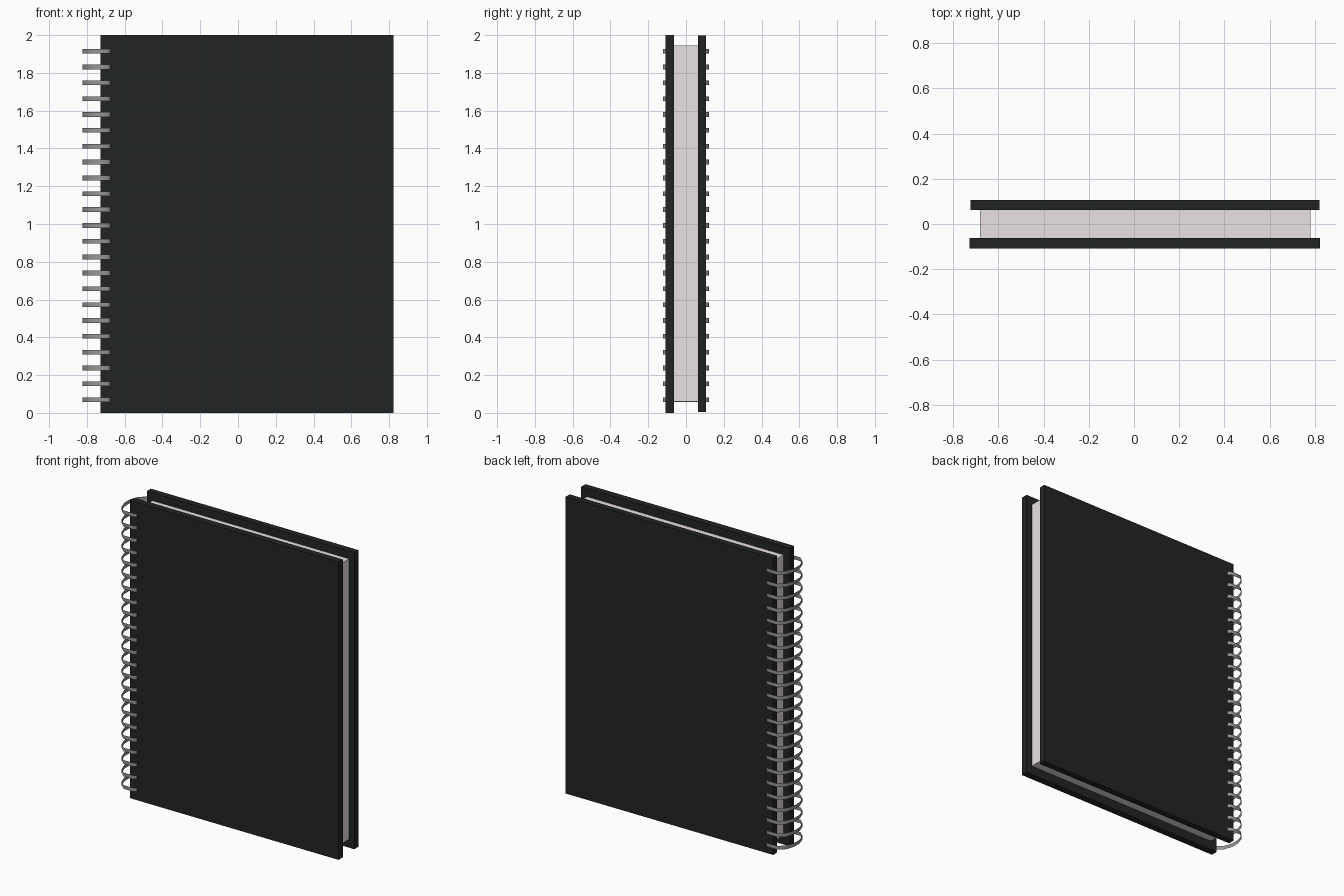
import bpy, bmesh

if "Cube" in bpy.data.objects:
    bpy.data.objects.remove(bpy.data.objects["Cube"])


def material(name, rgb):
    m = bpy.data.materials.new(name)
    m.diffuse_color = (*rgb, 1)
    m.use_nodes = True
    m.node_tree.nodes["Principled BSDF"].inputs["Base Color"].default_value = m.diffuse_color
    return m


def box(name, lo, hi, mat):
    bm = bmesh.new()
    bmesh.ops.create_cube(bm, size=1)
    for v in bm.verts:
        v.co = [(a + b) / 2 + c * (b - a) for a, b, c in zip(lo, hi, v.co)]
    return finish(name, bm, mat)


def finish(name, bm, mat):
    me = bpy.data.meshes.new(name)
    bm.to_mesh(me)
    bm.free()
    me.materials.append(mat)
    ob = bpy.data.objects.new(name, me)
    bpy.context.collection.objects.link(ob)
    return ob


black = material("cover_black", (0.016, 0.018, 0.018))
paper = material("paper_white", (0.82, 0.76, 0.77))
metal = material("wire_grey", (0.3, 0.3, 0.3))

# Covers and page block
box("front_cover", (-0.727, -0.109, 0.0), (0.823, -0.063, 2.0), black)
box("back_cover", (-0.722, 0.063, 0.005), (0.82, 0.106, 1.998), black)
box("page_block", (-0.68, -0.063, 0.06), (0.78, 0.063, 1.945), paper)

# Binding rings: flat ribbons hooked from one cover round to the other
half = [(-0.672, 0.09), (-0.675, 0.11), (-0.692, 0.122),
        (-0.765, 0.122), (-0.805, 0.085), (-0.824, 0.03)]
path = half + [(x, -y) for x, y in reversed(half)]
count, first, last, height = 23, 0.07, 1.915, 0.025

bm = bmesh.new()
for i in range(count):
    z = first + (last - first) * i / (count - 1)
    rows = [[bm.verts.new((x, y, z + s * height / 2)) for x, y in path]
            for s in (-1, 1)]
    for k in range(len(path) - 1):
        f = bm.faces.new((rows[0][k], rows[0][k + 1],
                          rows[1][k + 1], rows[1][k]))
        f.smooth = True
bmesh.ops.reverse_faces(bm, faces=[f for f in bm.faces
                                   if f.normal.dot(f.calc_center_median()) < 0])
bm.normal_update()
# Outward-facing ribbons
for f in bm.faces:
    c = f.calc_center_median()
    if f.normal.x * (c.x + 0.74) + f.normal.y * c.y < 0:
        f.normal_flip()
finish("binding_rings", bm, metal)
